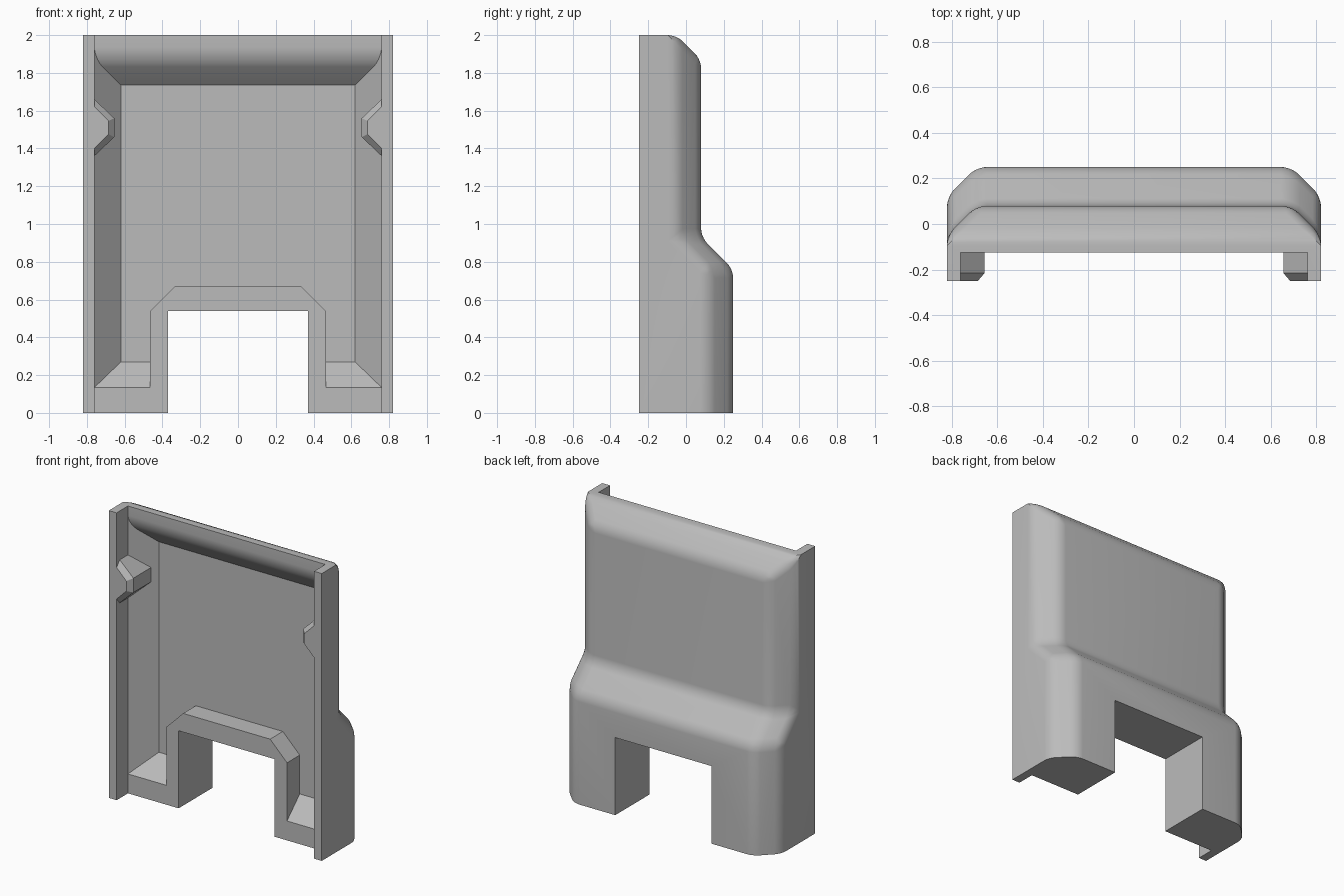
import bpy, bmesh, math

if "Cube" in bpy.data.objects:
    bpy.data.objects.remove(bpy.data.objects["Cube"])

grey = bpy.data.materials.new("grey plastic")
grey.use_nodes = True
colour = (0.5, 0.5, 0.5, 1)
grey.diffuse_color = colour
grey.node_tree.nodes["Principled BSDF"].inputs["Base Color"].default_value = colour


def loft(name, rings):
    """Solid through matching rings of points, capped at both ends."""
    bm = bmesh.new()
    loops = [[bm.verts.new(p) for p in ring] for ring in rings]
    n = len(loops[0])
    for a, b in zip(loops, loops[1:]):
        for i in range(n):
            j = (i + 1) % n
            bm.faces.new((a[i], a[j], b[j], b[i]))
    bm.faces.new(loops[0])
    bm.faces.new(loops[-1])
    bmesh.ops.remove_doubles(bm, verts=bm.verts, dist=0.0005)
    bmesh.ops.recalc_face_normals(bm, faces=bm.faces)
    mesh = bpy.data.meshes.new(name)
    bm.to_mesh(mesh)
    bm.free()
    mesh.materials.append(grey)
    obj = bpy.data.objects.new(name, mesh)
    bpy.context.collection.objects.link(obj)
    return obj


def prism(name, outline, y0, y1):
    """Extrude an x-z outline along y."""
    return loft(name, [[(x, y, z) for x, z in outline] for y in (y0, y1)])


def rect(half, low, high, y):
    return [(-half, y, low), (half, y, low), (half, y, high), (-half, y, high)]


def combine(target, tool, operation):
    """Apply a boolean and drop the tool."""
    mod = target.modifiers.new("join", "BOOLEAN")
    mod.object, mod.operation, mod.solver = tool, operation, "EXACT"
    bpy.context.view_layer.objects.active = target
    bpy.ops.object.modifier_apply(modifier=mod.name)
    bpy.data.objects.remove(tool)


def bevel_edges(obj, rule, size):
    bm = bmesh.new()
    bm.from_mesh(obj.data)
    bmesh.ops.remove_doubles(bm, verts=bm.verts, dist=0.0005)
    bmesh.ops.dissolve_limit(bm, angle_limit=0.01, verts=bm.verts, edges=bm.edges)
    edges = [e for e in bm.edges if len(e.link_faces) == 2 and rule(e)]
    bmesh.ops.bevel(bm, geom=edges, offset=size, segments=5, profile=0.5,
                    affect="EDGES", clamp_overlap=True)
    bm.to_mesh(obj.data)
    bm.free()


# Outer shell: stepped back with chamfered sides and top
W, FRONT, FACE = 0.82, -0.25, -0.125


def section(z, back, chamfer):
    half = [(W, FRONT), (W, back - chamfer), (W - chamfer, back)]
    return [(x, y, z) for x, y in half] + [(-x, y, z) for x, y in reversed(half)]


shell = loft("cover_shell", [section(0, 0.25, 0.13), section(0.76, 0.25, 0.13),
                             section(0.93, 0.08, 0.13), section(1.87, 0.08, 0.13),
                             section(2, -0.05, 0)])
bevel_edges(shell, lambda e: 0.1 < e.calc_face_angle() < math.radians(65), 0.045)

# Recess between the side flanges
combine(shell, loft("flange_gap", [rect(0.76, -0.1, 2.1, -0.4),
                                   rect(0.76, -0.1, 2.1, FACE)]), "DIFFERENCE")

# Inner cavity with sloping walls, leaving a rim round the notch
cavity = loft("cavity", [rect(0.76, 0.135, 1.875, -0.3), rect(0.76, 0.135, 1.875, FACE),
                         rect(0.62, 0.27, 1.735, 0.015)])
rim = [(0.465, -0.1), (0.465, 0.54), (0.335, 0.67)]
rim += [(-x, z) for x, z in reversed(rim)]
combine(cavity, prism("rim", rim, -0.5, 0.5), "DIFFERENCE")
combine(shell, cavity, "DIFFERENCE")

# Rounded inner lip below the top edge
bevel_edges(shell, lambda e: all(abs(v.co.y - FACE) < 0.002 and abs(v.co.z - 1.875) < 0.002
                                 for v in e.verts), 0.06)

# Notch through the bottom
notch = [(-0.37, -0.1), (0.37, -0.1), (0.37, 0.54), (-0.37, 0.54)]
combine(shell, prism("notch", notch, -0.5, 0.5), "DIFFERENCE")


# Snap clips on the inside of the flanges
def clip_ring(side, tip, tip_half, root_half, y):
    right = [(0.765, -root_half), (0.76, -root_half), (tip, -tip_half)]
    pts = right + [(x, -z) for x, z in reversed(right)]
    return [(side * x, y, 1.51 + z) for x, z in pts]


for side in (-1, 1):
    clip = loft("clip", [clip_ring(side, 0.685, 0.035, 0.11, FRONT),
                         clip_ring(side, 0.655, 0.05, 0.15, -0.215),
                         clip_ring(side, 0.655, 0.05, 0.15, -0.015)])
    combine(shell, clip, "UNION")

# Smooth the rounded edges only
bpy.ops.object.select_all(action="DESELECT")
shell.select_set(True)
bpy.context.view_layer.objects.active = shell
bpy.ops.object.shade_smooth_by_angle(angle=math.radians(25))
